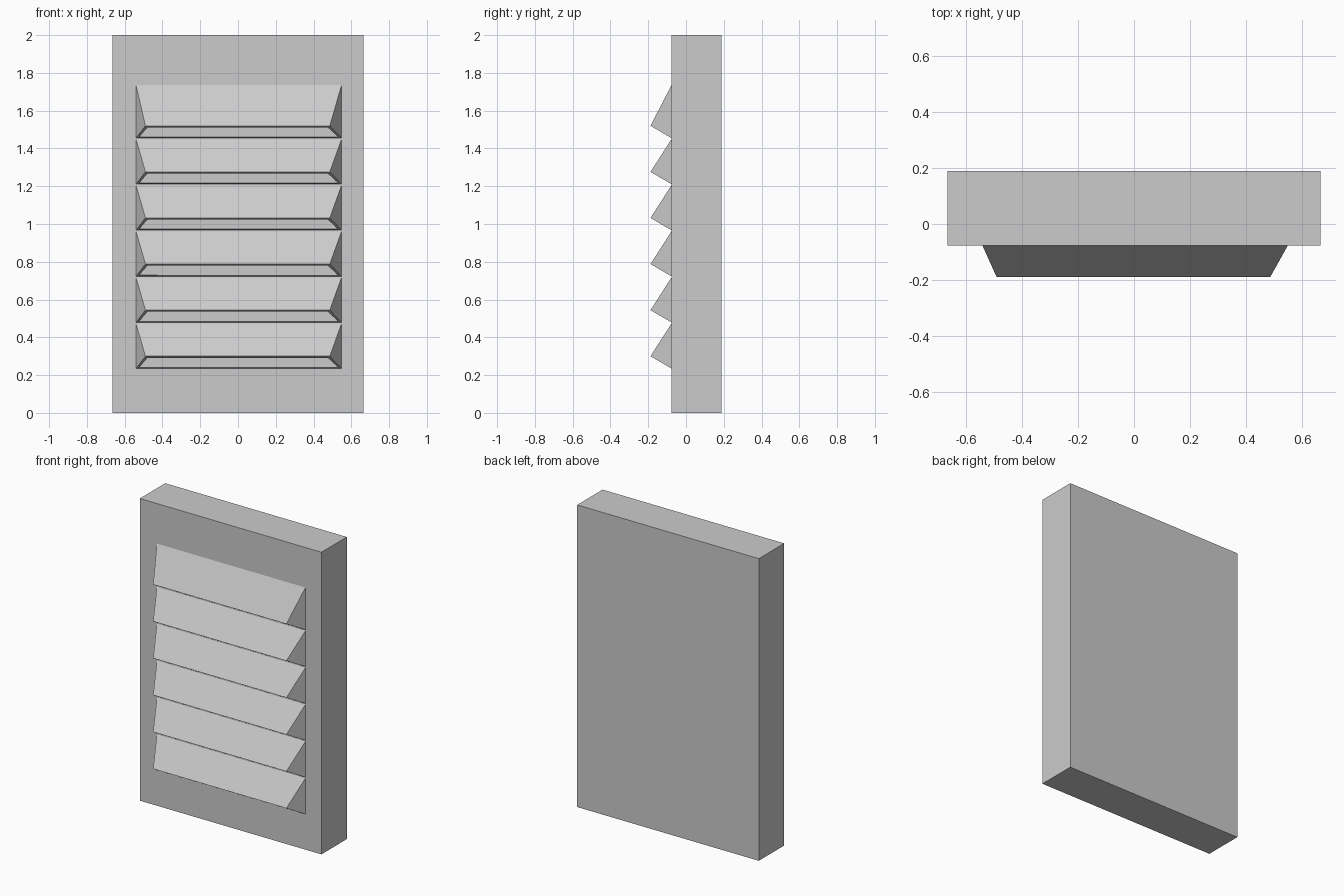
import bpy, bmesh

if "Cube" in bpy.data.objects:
    bpy.data.objects.remove(bpy.data.objects["Cube"])

FRONT, BACK, TIP = -0.077, 0.188, -0.188
PITCH = 0.244


def add_object(name, bm):
    bmesh.ops.recalc_face_normals(bm, faces=bm.faces)
    mesh = bpy.data.meshes.new(name)
    bm.to_mesh(mesh)
    bm.free()
    obj = bpy.data.objects.new(name, mesh)
    bpy.context.collection.objects.link(obj)
    return obj


# Solid vent housing
bm = bmesh.new()
bmesh.ops.create_cube(bm, size=1)
for v in bm.verts:
    v.co.x *= 1.33
    v.co.y = BACK if v.co.y > 0 else FRONT
    v.co.z = 2 if v.co.z > 0 else 0
add_object("vent_housing", bm)


# Hollow slanted hood, with a rimmed opening in its underside
def louver(index):
    bottom = 1.455 - index * PITCH
    tip = bottom + 0.065
    top = 1.735 if index == 0 else bottom + PITCH - 0.006
    bm = bmesh.new()
    profile = [(FRONT, top), (TIP, tip), (FRONT, bottom)]
    left = [bm.verts.new((x, y, z)) for x, (y, z) in zip((-0.54, -0.49, -0.54), profile)]
    right = [bm.verts.new((x, y, z)) for x, (y, z) in zip((0.548, 0.486, 0.548), profile)]
    bm.faces.new((left[0], left[1], right[1], right[0]))
    bm.faces.new(left)
    bm.faces.new(right[::-1])
    under = bm.faces.new((left[1], left[2], right[2], right[1]))
    bm.normal_update()
    bmesh.ops.inset_individual(bm, faces=[under], thickness=0.02)
    bmesh.ops.delete(bm, geom=[under], context='FACES_ONLY')
    add_object(f"louver_{index + 1}", bm)


for i in range(6):
    louver(i)
